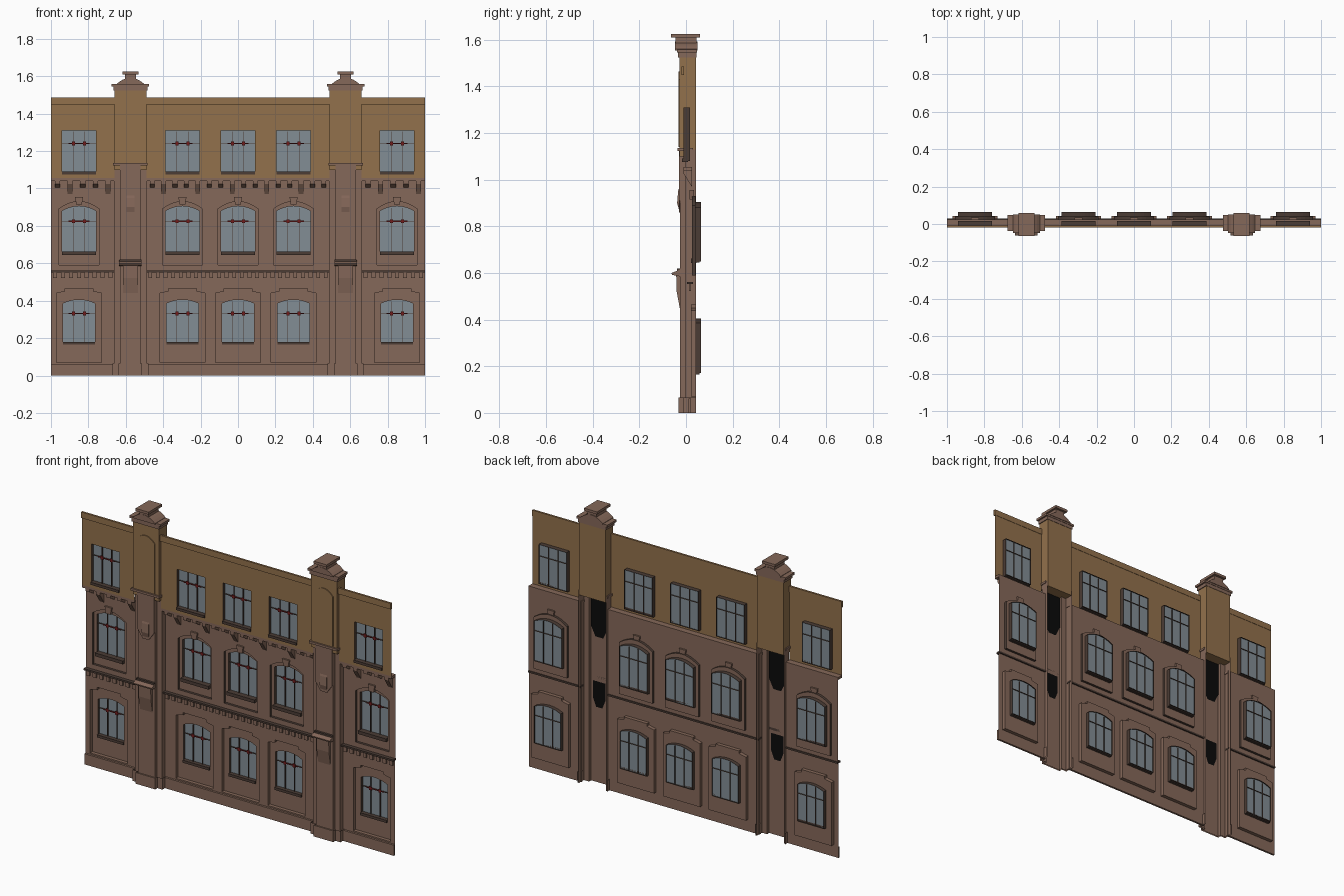
import bpy
from mathutils import Vector
from mathutils.geometry import tessellate_polygon

if "Cube" in bpy.data.objects:
    bpy.data.objects.remove(bpy.data.objects["Cube"])


def material(name, rgb):
    m = bpy.data.materials.new(name)
    m.diffuse_color = (*rgb, 1)
    m.use_nodes = True
    m.node_tree.nodes["Principled BSDF"].inputs["Base Color"].default_value = m.diffuse_color
    return m


BRICK = material("brown_brick", (0.235, 0.138, 0.100))
OCHRE = material("ochre_plaster", (0.290, 0.165, 0.072))
GLASS = material("grey_glass", (0.225, 0.270, 0.300))
FRAME = material("dark_frame", (0.070, 0.045, 0.035))
RED = material("dark_red", (0.160, 0.012, 0.012))
BLACK = material("black_hollow", (0.003, 0.003, 0.003))


def mesh(name, mat, verts, faces):
    me = bpy.data.meshes.new(name)
    me.from_pydata(verts, [], faces)
    me.materials.append(mat)
    ob = bpy.data.objects.new(name, me)
    bpy.context.collection.objects.link(ob)
    return ob


def sheet(name, mat, y, outer, holes=()):
    """Flat sheet facing -y with cut-out holes, outlines in (x, z)."""
    loops = [[Vector((x, z, 0)) for x, z in lp] for lp in (outer, *holes)]
    pts = [p for lp in loops for p in lp]
    faces = []
    for a, b, c in tessellate_polygon(loops):
        turn = (pts[b] - pts[a]).cross(pts[c] - pts[a]).z
        faces.append((a, b, c) if turn > 0 else (a, c, b))
    return mesh(name, mat, [(p.x, y, p.y) for p in pts], faces)


def reveal(name, mat, outline, y0, y1):
    """Side walls of a recess, from y0 back to y1."""
    n = len(outline)
    verts = [(x, y, z) for y in (y0, y1) for x, z in outline]
    return mesh(name, mat, verts, [(i, i + n, (i + 1) % n + n, (i + 1) % n) for i in range(n)])


def prism(name, mat, outline, y0, y1):
    """Solid from a counter-clockwise (x, z) outline."""
    n = len(outline)
    verts = [(x, y, z) for y in (y0, y1) for x, z in outline]
    faces = [(i, i + n, (i + 1) % n + n, (i + 1) % n) for i in range(n)]
    faces += [tuple(range(n)), tuple(reversed(range(n, 2 * n)))]
    return mesh(name, mat, verts, faces)


def rect(x0, x1, z0, z1):
    return [(x0, z0), (x1, z0), (x1, z1), (x0, z1)]


def box(name, mat, x0, x1, y0, y1, z0, z1):
    return prism(name, mat, rect(x0, x1, z0, z1), y0, y1)


def arch(cx, h, z0, z1, z2, n=10):
    """Opening with a shallow curved head."""
    top = []
    for i in range(n + 1):
        t = 1 - 2 * i / n
        top.append((cx + h * t, z1 + (z2 - z1) * (1 - t * t)))
    return [(cx - h, z0), (cx + h, z0)] + top


def wedge(name, mat, x0, x1, prof):
    """Solid from a (y, z) profile run along x."""
    n = len(prof)
    verts = [(x, y, z) for x in (x0, x1) for y, z in prof]
    faces = [(i, (i + 1) % n, (i + 1) % n + n, i + n) for i in range(n)]
    faces += [tuple(reversed(range(n))), tuple(range(n, 2 * n))]
    return mesh(name, mat, verts, faces)


def shell(name, mat, plan, z0, z1, cap=False):
    """Open-backed pier from an (x, y) plan."""
    n = len(plan)
    verts = [(x, y, z) for z in (z0, z1) for x, y in plan]
    faces = [(i, i + 1, i + 1 + n, i + n) for i in range(n - 1)]
    if cap:
        faces.append(tuple(range(n, 2 * n)))
    return mesh(name, mat, verts, faces)


PIERS = (-0.575, 0.575)
BAYS = (-0.85, -0.297, 0.0, 0.297, 0.85)
SEGMENTS = ((-1, -0.66), (-0.49, 0.49), (0.66, 1))
Y_LOW, Y_PANEL, Y_MID, Y_TOP = 0.022, 0.043, 0.025, -0.01


def window(cx, outline, y0, depth, z0, z1, h):
    """Reveal, glass, sill, thin glazing fins and red catches."""
    reveal("window_frame", FRAME, outline, y0, y0 + depth)
    yg = y0 + depth * 0.7
    sheet("window_glass", GLASS, yg, outline)
    box("window_sill", FRAME, cx - h, cx + h, y0 - 0.008, yg, z0 - 0.005, z0 + 0.01)
    zt = z0 + (z1 - z0) * 0.7
    for s in (-1, 1):
        x = cx + s * 0.03
        box("glazing_bar", FRAME, x - 0.0015, x + 0.0015, yg - 0.007, yg + 0.005, z0, z1 - 0.005)
        box("window_catch", RED, x - 0.008, x + 0.008, yg - 0.009, yg - 0.006, zt - 0.010, zt + 0.010)
    box("glazing_transom", FRAME, cx - h, cx + h, yg - 0.006, yg + 0.005, zt - 0.0015, zt + 0.0015)
    box("red_transom", RED, cx - 0.055, cx + 0.055, yg - 0.0085, yg - 0.006, zt - 0.003, zt + 0.003)


def low_bay(c):
    h = 0.12
    return [(c - h, 0.07), (c + h, 0.07), (c + h, 0.44), (c + 0.075, 0.45),
            (c + 0.075, 0.465), (c - 0.075, 0.465), (c - 0.075, 0.45), (c - h, 0.44)]


for x0, x1 in SEGMENTS:
    bays = [c for c in BAYS if x0 < c < x1]
    # ground floor wall, plinth, string course and dentils
    sheet("ground_wall", BRICK, Y_LOW, rect(x0, x1, 0, 0.56), [low_bay(c) for c in bays])
    box("wall_plinth", BRICK, x0, x1, 0.010, Y_LOW, 0, 0.062)
    box("string_course", FRAME, x0, x1, 0.004, 0.030, 0.552, 0.562)
    n = int((x1 - x0) / 0.04)
    step = (x1 - x0) / n
    for i in range(n):
        x = x0 + (i + 0.25) * step
        box("dentil", BRICK, x, x + step / 2, 0.012, Y_LOW, 0.522, 0.552)
    # middle floor wall
    sheet("middle_wall", BRICK, Y_MID, rect(x0, x1, 0.56, 1.045),
          [arch(c, 0.108, 0.59, 0.89, 0.93) for c in bays])
    # corbel table carrying the top floor
    n = int((x1 - x0) / 0.06)
    step = (x1 - x0) / n
    for i in range(n):
        x = x0 + (i + 0.3) * step
        low = 0.97 if i % 3 == 1 else 1.005
        wedge("corbel", BRICK, x, x + step * 0.4,
              [(Y_MID, low), (Y_MID, 1.045), (Y_TOP, 1.045), (Y_TOP, 1.025)])
    box("corbel_band", BRICK, x0, x1, Y_TOP, Y_MID, 1.04, 1.055)
    # top floor wall and parapet crown
    sheet("top_wall", OCHRE, Y_TOP, rect(x0, x1, 1.055, 1.485),
          [rect(c - 0.09, c + 0.09, 1.08, 1.31) for c in bays])
    box("parapet_crown", OCHRE, x0, x1, -0.02, Y_TOP + 0.002, 1.45, 1.485)

for c in BAYS:
    # ground floor bay
    hole = arch(c, 0.085, 0.17, 0.385, 0.405)
    reveal("bay_edge", BRICK, low_bay(c), Y_LOW, Y_PANEL)
    sheet("bay_panel", BRICK, Y_PANEL, low_bay(c), [hole])
    window(c, hole, Y_PANEL, 0.022, 0.17, 0.40, 0.085)
    # middle floor bay with keystone and heavy sill
    hole = arch(c, 0.09, 0.65, 0.88, 0.905)
    surround = arch(c, 0.108, 0.59, 0.89, 0.93)
    reveal("surround_edge", FRAME, surround, Y_MID, Y_PANEL - 0.003)
    sheet("surround_panel", BRICK, Y_PANEL - 0.003, surround, [hole])
    window(c, hole, Y_PANEL - 0.003, 0.025, 0.65, 0.90, 0.09)
    box("heavy_sill", FRAME, c - 0.09, c + 0.09, 0.022, 0.045, 0.643, 0.662)
    prism("keystone", BRICK, [(c - 0.015, 0.915), (c + 0.015, 0.915), (c + 0.022, 0.955),
                              (c - 0.022, 0.955)], 0.015, Y_MID + 0.01)
    # top floor window
    window(c, rect(c - 0.09, c + 0.09, 1.08, 1.31), Y_TOP, 0.027, 1.08, 1.31, 0.09)


def pier_plan(c, w, y):
    half = [(w, 0.043), (w, y + 0.02), (w - 0.033, y + 0.02), (w - 0.033, y)]
    return [(c - x, yy) for x, yy in half] + [(c + x, yy) for x, yy in reversed(half)]


for c in PIERS:
    # pier shaft and plinth
    shell("pier_shaft", BRICK, pier_plan(c, 0.088, -0.025), 0, 1.13)
    shell("pier_plinth", BRICK, pier_plan(c, 0.096, -0.033), 0, 0.065, cap=False)
    box("plinth_step", BRICK, c - 0.063, c + 0.063, -0.033, -0.025, 0.05, 0.065)
    # lower bracket with sloping ledge
    wedge("lower_bracket", BRICK, c - 0.04, c + 0.04,
          [(-0.025, 0.44), (-0.025, 0.59), (-0.042, 0.59), (-0.040, 0.52)])
    wedge("bracket_ledge", BRICK, c - 0.06, c + 0.06,
          [(-0.025, 0.585), (-0.025, 0.615), (-0.062, 0.600), (-0.060, 0.592)])
    box("ledge_edge", FRAME, c - 0.058, c + 0.058, -0.038, -0.025, 0.606, 0.62)
    # upper corbelled panel with small niche
    low = [(c - 0.02, 0.86), (c + 0.02, 0.86), (c + 0.055, 0.91)]
    prism("upper_bracket", BRICK, low + [(c + 0.055, 1.13), (c - 0.055, 1.13), (c - 0.055, 0.91)],
          -0.031, -0.025)
    wedge("niche_sill", BRICK, c - 0.022, c + 0.022,
          [(-0.03, 0.87), (-0.03, 0.965), (-0.034, 0.95), (-0.038, 0.90)])
    box("pier_ledge", BRICK, c - 0.092, c + 0.092, -0.037, 0.03, 1.122, 1.135)
    # dark hollows seen from behind
    sheet("upper_hollow", BLACK, -0.021, [(c - 0.025, 0.85), (c + 0.025, 0.85), (c + 0.055, 0.91),
                                          (c + 0.055, 1.12), (c - 0.055, 1.12), (c - 0.055, 0.91)])
    sheet("lower_hollow", BLACK, -0.021, [(c - 0.02, 0.44), (c + 0.02, 0.44), (c + 0.04, 0.49),
                                          (c + 0.04, 0.59), (c - 0.04, 0.59), (c - 0.04, 0.49)])
    # chimney-like turret with arched panel
    box("turret", OCHRE, c - 0.085, c + 0.085, -0.028, 0.043, 1.10, 1.54)
    prism("turret_panel", OCHRE, arch(c, 0.06, 1.14, 1.43, 1.465), -0.033, -0.028)
    # moulded cap
    box("cap_moulding", BRICK, c - 0.09, c + 0.09, -0.034, 0.045, 1.525, 1.545)
    box("cap_shoulder", BRICK, c - 0.1, c + 0.1, -0.038, 0.047, 1.545, 1.558)
    prism("cap_hump", BRICK, arch(c, 0.072, 1.555, 1.56, 1.592), -0.048, 0.05)
    box("cap_neck", BRICK, c - 0.03, c + 0.03, -0.046, 0.046, 1.585, 1.612)
    box("cap_plate", BRICK, c - 0.042, c + 0.042, -0.064, 0.06, 1.61, 1.625)
